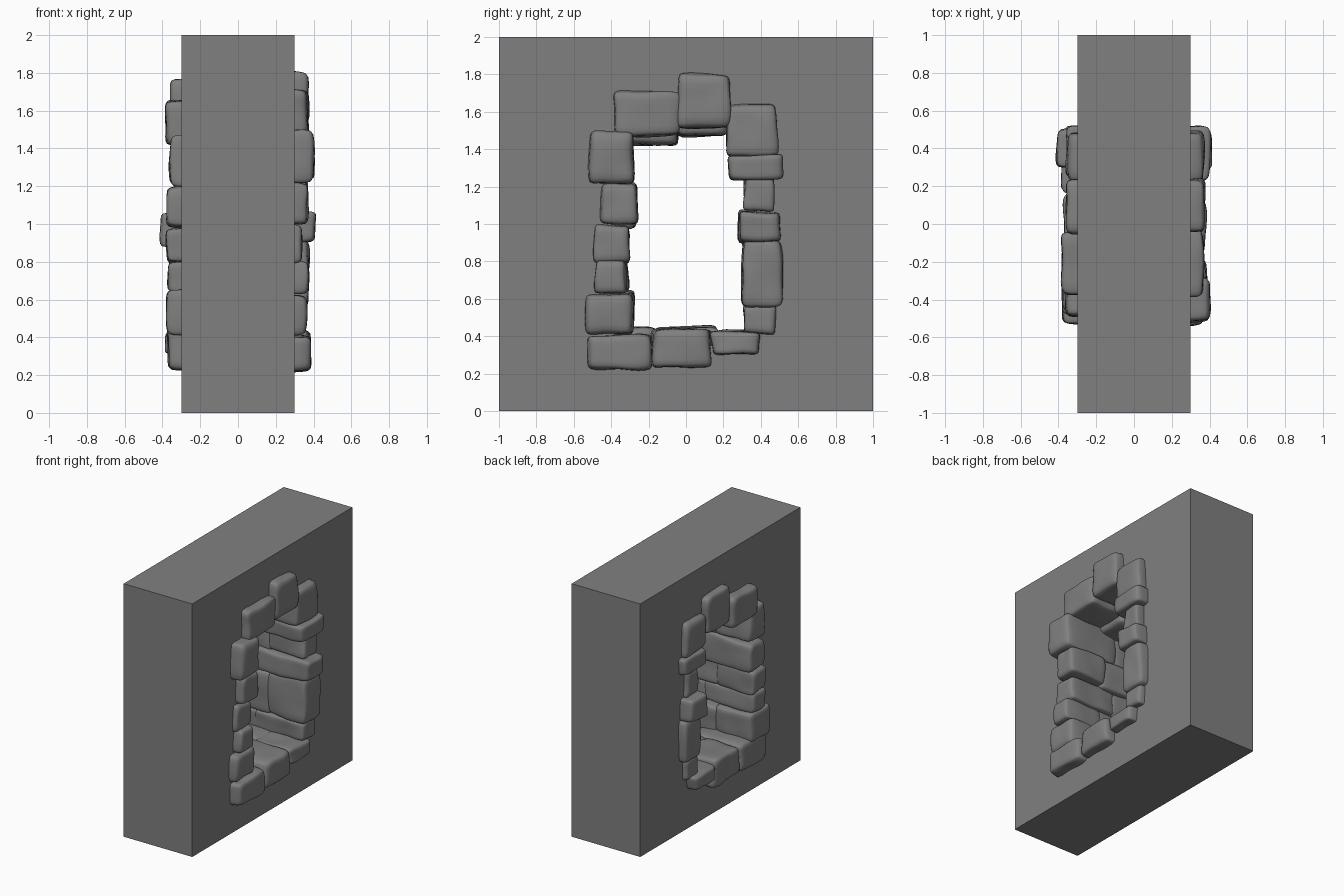
import bpy, bmesh, math, random
from mathutils import Vector, noise

if "Cube" in bpy.data.objects:
    bpy.data.objects.remove(bpy.data.objects["Cube"])

random.seed(7)
mat = bpy.data.materials.new("grey stone")
mat.diffuse_color = (0.216, 0.216, 0.216, 1)
mat.use_nodes = True
mat.node_tree.nodes["Principled BSDF"].inputs["Base Color"].default_value = mat.diffuse_color


def finish(bm, name):
    me = bpy.data.meshes.new(name)
    bmesh.ops.recalc_face_normals(bm, faces=bm.faces[:])
    bm.to_mesh(me)
    bm.free()
    me.materials.append(mat)
    ob = bpy.data.objects.new(name, me)
    bpy.context.collection.objects.link(ob)
    return ob


# wall block with a rectangular opening through its thickness
def build_wall():
    bm = bmesh.new()
    outer = [(-1, 0), (1, 0), (1, 2), (-1, 2)]
    inner = [(-.38, .35), (.38, .35), (.38, 1.56), (-.38, 1.56)]
    ring = {(s, k): [bm.verts.new((s * .3, y, z)) for y, z in pts]
            for s in (-1, 1) for k, pts in (("o", outer), ("i", inner))}
    for i in range(4):
        j = (i + 1) % 4
        for s in (-1, 1):
            o, n = ring[s, "o"], ring[s, "i"]
            bm.faces.new((o[i], o[j], n[j], n[i]))
        for k in "oi":
            a, b = ring[-1, k], ring[1, k]
            bm.faces.new((a[i], a[j], b[j], b[i]))
    finish(bm, "wall")


# one rounded, slightly irregular stone filling the given box
def stone(name, x0, x1, y0, y1, z0, z1):
    bm = bmesh.new()
    bmesh.ops.create_cube(bm, size=2)
    bmesh.ops.subdivide_edges(bm, edges=bm.edges[:], cuts=9, use_grid_fill=True)
    mid = Vector(((x0 + x1) / 2, (y0 + y1) / 2, (z0 + z1) / 2))
    half = Vector((x1 - x0, y1 - y0, z1 - z0)) / 2
    taper = [random.uniform(-.06, .06) for _ in range(4)]
    seed = Vector([random.uniform(0, 50) for _ in range(3)])
    for v in bm.verts:
        c = Vector([math.sin(a * math.pi / 2) for a in v.co])
        c /= sum(abs(a) ** 9 for a in c) ** (1 / 9)      # squared-off ball
        x, y, z = c
        c.y *= 1 + taper[0] * z + taper[1] * x
        c.z *= 1 + taper[2] * y + taper[3] * x
        p = Vector((c.x * half.x, c.y * half.y, c.z * half.z)) + mid
        v.co = p + noise.noise_vector(p * 7 + seed) * .011
    ob = finish(bm, name)
    for f in ob.data.polygons:
        f.use_smooth = True


# surround stones: y range, z range, outward reach
front = [
    (-.53, -.18, .22, .41, .385), (-.545, -.28, .41, .63, .36),
    (-.49, -.32, .63, .80, .37), (-.49, -.305, .79, 1.00, .34),
    (-.455, -.26, 1.00, 1.22, .37), (-.515, -.28, 1.21, 1.50, .40),
    (-.385, -.03, 1.47, 1.71, .37), (-.04, .235, 1.51, 1.81, .375),
    (.22, .485, 1.36, 1.64, .37), (.23, .52, 1.24, 1.37, .405),
    (.31, .47, 1.07, 1.25, .37), (.28, .51, .90, 1.07, .41),
    (.30, .52, .56, .91, .375), (.31, .475, .41, .57, .35),
    (.13, .40, .30, .425, .37), (-.185, .14, .23, .44, .38),
]
back = [
    (-.50, -.16, .23, .45, .37), (-.53, -.28, .42, .65, .38),
    (-.48, -.31, .64, .80, .37), (-.47, -.305, .79, .98, .38),
    (-.45, -.27, .98, 1.20, .38), (-.49, -.29, 1.20, 1.47, .36),
    (-.37, -.04, 1.42, 1.65, .385), (-.05, .23, 1.47, 1.76, .36),
    (.22, .48, 1.37, 1.65, .35), (.25, .51, 1.25, 1.38, .36),
    (.32, .46, 1.05, 1.26, .34), (.30, .50, .88, 1.06, .41),
    (.31, .52, .55, .89, .36), (.32, .47, .41, .56, .34),
    (.16, .42, .31, .43, .385), (-.17, .18, .24, .45, .37),
]

build_wall()
for side, rows, s in (("right", front, 1), ("left", back, -1)):
    for i, (y0, y1, z0, z1, reach) in enumerate(rows):
        # stones from each face meet at a staggered joint inside the opening
        joint = (-.06 if i % 2 else .06) - s * .015
        x0, x1 = sorted((joint, s * reach))
        stone(f"{side}_surround_stone_{i + 1}", x0, x1, y0, y1, z0, z1)
